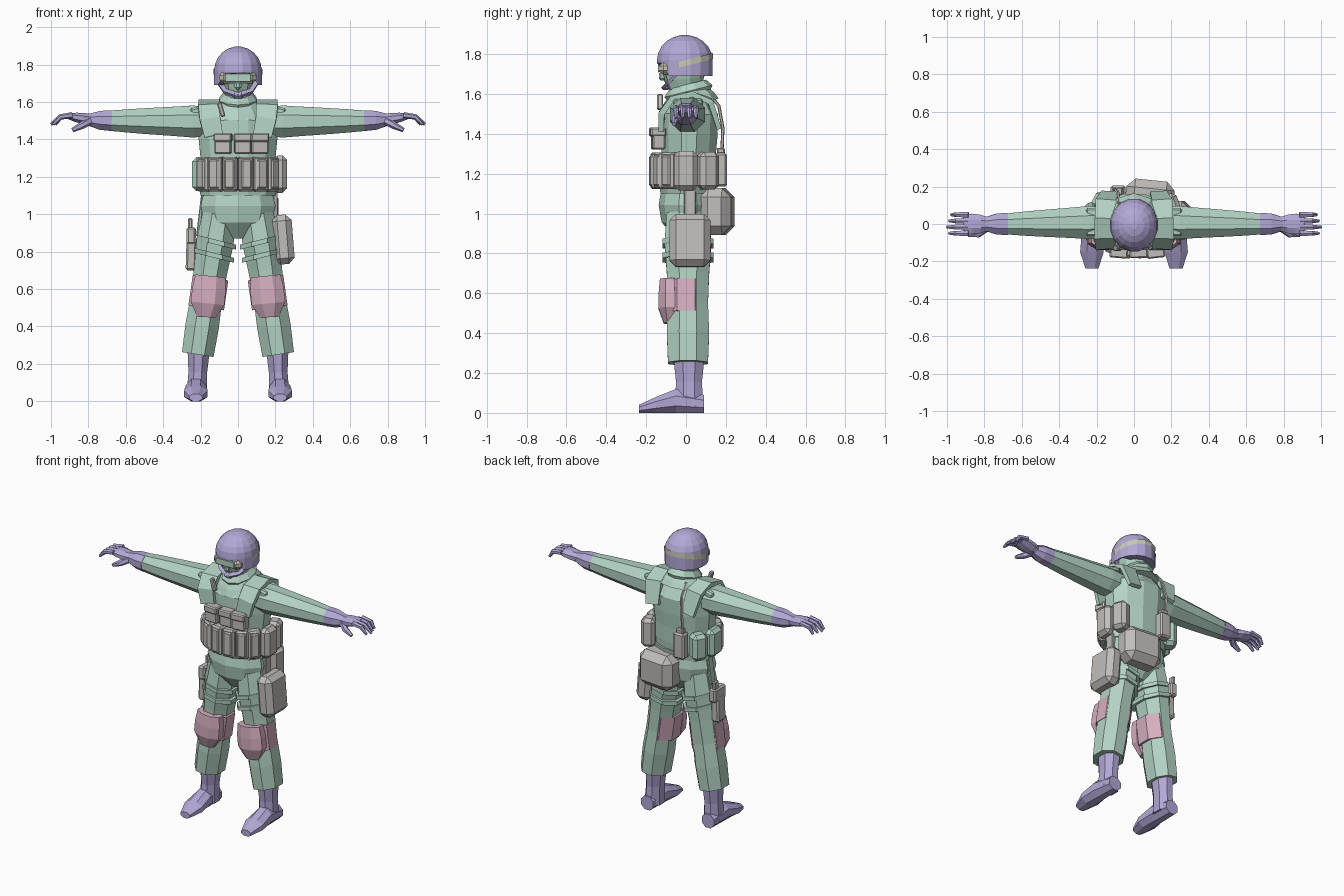
import bpy, bmesh
from math import sin, cos, pi, radians, atan2
from mathutils import Vector, Matrix

if "Cube" in bpy.data.objects:
    bpy.data.objects.remove(bpy.data.objects["Cube"])


def material(name, *rgb):
    made = bpy.data.materials.new(name)
    made.use_nodes = True
    made.diffuse_color = (*rgb, 1)
    made.node_tree.nodes["Principled BSDF"].inputs["Base Color"].default_value = (*rgb, 1)
    return made


GREEN = material("pale green cloth", .45, .65, .55)
PURPLE = material("soft purple", .45, .39, .67)
GRAY = material("warm gray", .53, .51, .49)
PINK = material("dusty pink", .67, .42, .53)
BEIGE = material("pale beige", .58, .58, .47)
ACROSS, ALONG = Vector((1, 0, 0)), Vector((0, 1, 0))
COLLAR_LEAN = Vector((0, -.25, 1))
STRAP_LEAN = Vector((-.25, 0, 1))


def finish(name, bm, mat, mirror):
    bmesh.ops.recalc_face_normals(bm, faces=bm.faces[:])
    mesh = bpy.data.meshes.new(name)
    bm.to_mesh(mesh)
    bm.free()
    mesh.materials.append(mat)
    part = bpy.data.objects.new(name, mesh)
    bpy.context.collection.objects.link(part)
    if mirror:
        part.modifiers.new("mirror", "MIRROR").use_mirror_merge = False
    return part


def loft(name, mat, path, radii, flat=1, depths=None, sides=8, axis=None, side=ACROSS,
         mirror=False, caps=True):
    """Skin rings along a path; a path of two ends is shared out evenly over the radii."""
    bm = bmesh.new()
    points = [Vector(p) for p in path]
    last = len(radii) - 1
    if len(points) == 2:
        points = [points[0].lerp(points[1], i / last) for i in range(last + 1)]
    depths = depths or [r * flat for r in radii]
    grow = 1 / cos(pi / sides)
    angles = [(j + .5) * 2 * pi / sides for j in range(sides)]
    loops = []
    for i, (point, wide, deep) in enumerate(zip(points, radii, depths)):
        ahead = (axis or points[min(i + 1, last)] - points[max(i - 1, 0)]).normalized()
        s = (side - ahead * side.dot(ahead)).normalized() * wide * grow
        u = ahead.cross(s).normalized() * deep * grow
        loops.append([bm.verts.new(point + s * cos(a) + u * sin(a)) for a in angles])
    for low, high in zip(loops, loops[1:]):
        for j in range(sides):
            bm.faces.new((low[j - 1], low[j], high[j], high[j - 1]))
    if caps:
        bm.faces.new(loops[0])
        bm.faces.new(loops[-1])
    return finish(name, bm, mat, mirror)


def pouch(name, mat, place, size, bevel=.01, turn=0, tilt=0, mirror=False):
    """Chamfered box, tilted about y and then turned about z."""
    bm = bmesh.new()
    bmesh.ops.create_cube(bm, size=1, matrix=Matrix.Diagonal((*size, 1)))
    bmesh.ops.bevel(bm, geom=bm.edges[:], offset=bevel, segments=1, affect="EDGES")
    spin = Matrix.Rotation(turn, 4, "Z") @ Matrix.Rotation(tilt, 4, "Y")
    bm.transform(Matrix.Translation(place) @ spin)
    return finish(name, bm, mat, mirror)


# Torso and hips
loft("torso", GREEN, [(0, .01, 1.1), (0, .02, 1.6)], [.19, .2, .2, .21, .21, .11], flat=.68, sides=12)
loft("hips", GREEN, [(0, .01, .87), (0, .01, 1.13)], [.08, .18, .2, .18], flat=.7, sides=10)
loft("belt", GREEN, [(0, .01, 1.1), (0, .01, 1.15)], [.2, .21], flat=.69, sides=12)

# Legs, knee pads and boots
loft("trouser_legs", GREEN, [(.1, .01, 1), (.215, .01, .25)], [.09, .1, .09, .085, .09, .085],
     flat=1.18, mirror=True)
loft("knee_bands", PINK, [(.147, 0, .66), (.17, 0, .5)], [.096, .096], flat=1.13, mirror=True)
loft("knee_cups", PINK, [(.148, -.08, .67), (.17, -.08, .45)], [.08, .09, .09, .05],
     flat=.64, mirror=True)
loft("boot_shafts", PURPLE, [(.21, .015, .28), (.22, .015, .03)], [.06, .05, .055],
     flat=1.3, mirror=True)
heights = [.045, .06, .04, .02]
loft("boot_feet", PURPLE, [(.225, y, h) for y, h in zip((.09, -.05, -.15, -.237), heights)],
     [.045, .055, .063, .035], depths=heights, axis=ALONG, mirror=True)
for drop in (0, .07):
    x, z = .115 + drop / 6, .85 - drop
    loft("thigh_straps", GREEN, [(x, .01, z - .013), (x, .01, z + .013)], [.108, .108],
         flat=1.18, axis=STRAP_LEAN, mirror=True)

# Arms, gloves and fingers
loft("sleeves", GREEN, [(.13, .01, 1.495), (.69, 0, 1.5)], [.08, .088, .08, .073, .065, .055],
     flat=.97, side=ALONG, mirror=True)
loft("glove_cuffs", PURPLE, [(.675, 0, 1.5), (.8, 0, 1.505)], [.06, .055, .035], flat=.92,
     side=ALONG, mirror=True)
loft("glove_palms", PURPLE, [(.78, 0, 1.505), (.91, 0, 1.525)], [.035, .05, .055, .05],
     depths=[.03, .03, .025, .015], side=ALONG, mirror=True)
for finger in range(4):
    y = (finger - 1.5) * .033
    tip = 1 - .012 * abs(finger - 1)
    loft("fingers", PURPLE, [(.885, y, 1.53), (.95, y, 1.52), (tip, y, 1.48)], [.014, .013, .007],
         sides=6, side=ALONG, mirror=True)
loft("thumbs", PURPLE, [(.79, -.02, 1.5), (.835, -.055, 1.475), (.885, -.06, 1.45)],
     [.02, .017, .01], sides=6, side=ALONG, mirror=True)

# Head and collar
loft("head", GREEN, [(0, 0, 1.55), (0, -.02, 1.8)], [.065, .058, .08, .095, .09], flat=1.2, sides=10)
loft("lower_collar", GREEN, [(0, .015, 1.54), (0, .01, 1.61)], [.15, .13, .1], flat=.98,
     sides=10, axis=COLLAR_LEAN)
loft("upper_collar", GREEN, [(0, .015, 1.58), (0, .01, 1.65)], [.085, .1, .075], flat=1.18,
     sides=10, axis=COLLAR_LEAN)

# Helmet with a raised brow and a low nape
angles = [i * pi / 11 for i in range(6)]
radius, brim = .127, 1.77
helmet = loft("helmet", PURPLE, [(0, 0, 1.7)] + [(0, 0, brim + radius * sin(a)) for a in angles],
              [radius] + [radius * cos(a) for a in angles], flat=1.1, sides=16, axis=COLLAR_LEAN.project(Vector((0, 0, 1))))
for v in helmet.data.vertices:
    v.co.y -= .006
    if v.co.z < brim - .05:
        v.co.z = 1.755 if v.co.y < -.09 else 1.69

# Goggles, their strap round the back, and the chin strap
strap = loft("goggle_strap", BEIGE, [(0, -.006, 1.74), (0, -.006, 1.77)], [.131, .13], flat=1.12,
             sides=16, axis=COLLAR_LEAN, caps=False)
bm = bmesh.new()
bm.from_mesh(strap.data)
front = [f for f in bm.faces if f.calc_center_median().y < -.06]
bmesh.ops.delete(bm, geom=front, context="FACES")
bm.to_mesh(strap.data)
bm.free()
pouch("goggle_frame", BEIGE, (0, -.1, 1.73), (.2, .07, .066), bevel=.022)
pouch("goggle_lens", GREEN, (0, -.135, 1.73), (.14, .009, .046), bevel=.004)
pouch("nose_cover", GREEN, (0, -.118, 1.69), (.035, .035, .045))
loft("chin_straps", PURPLE, [(.11, -.03, 1.72), (.07, -.085, 1.66), (0, -.11, 1.635)],
     [.012, .012, .014], flat=.6, sides=4, mirror=True)
pouch("chin_cup", PURPLE, (0, -.1, 1.635), (.06, .035, .03))

# Shoulder harness
loft("shoulder_straps", GREEN, [(.13, -.125, 1.42), (.15, -.12, 1.51), (.155, -.07, 1.575),
                                (.155, .03, 1.6), (.15, .12, 1.565), (.13, .165, 1.43)],
     [.05, .055, .058, .055, .055, .045], flat=.27, sides=4, mirror=True)
pouch("shoulder_caps", GREEN, (.215, .01, 1.555), (.08, .15, .04), tilt=.25, mirror=True)
pouch("shoulder_microphone", GRAY, (-.09, -.13, 1.56), (.025, .03, .08), bevel=.006, tilt=-.3)

# Belt pouches spread round the front of an oval waist
waist, belly, belt_height = .205, .145, 1.215
for i in range(6):
    angle = radians((i - 2.5) * 23 - 90)
    place = (waist * cos(angle), belly * sin(angle), belt_height)
    facing = atan2(sin(angle) / belly, cos(angle) / waist) + pi / 2
    pouch("front_belt_pouch", GRAY, place, (.08, .065, .185), turn=facing)
    pouch("front_pouch_flap", GRAY, place, (.06, .08, .16), turn=facing)
pouch("left_hip_pouch", GRAY, (.225, 0, belt_height), (.075, .12, .2), bevel=.025)
pouch("left_rear_pouch", GRAY, (.195, .11, belt_height), (.09, .1, .19), bevel=.022, turn=.35)
pouch("right_hip_pouch", GREEN, (-.21, .01, belt_height), (.07, .12, .18), bevel=.022)
pouch("right_rear_pouch", GREEN, (-.175, .12, belt_height), (.09, .1, .17), bevel=.022, turn=-.5)

# Chest pouches, each with an overhanging flap
for x in (-.08, .025, .115):
    pouch("chest_pouch", GRAY, (x, -.14, 1.375), (.09, .065, .105), bevel=.007, turn=x)
    pouch("chest_pouch_flap", GRAY, (x, -.143, 1.41), (.097, .078, .045), bevel=.007, turn=x)

# Back equipment
pouch("rear_pack", GRAY, (.085, .155, 1.01), (.26, .16, .235), bevel=.045, turn=-.1)
pouch("radio", GRAY, (-.085, .175, 1.22), (.08, .06, .17))
pouch("radio_top", GRAY, (-.085, .175, 1.315), (.05, .04, .03), bevel=.006)
loft("radio_cable", GRAY, [(-.1, .18, 1.3), (-.1, .185, 1.43), (-.085, .165, 1.54), (-.08, .11, 1.61)],
     [.007] * 4, sides=5)

# Thigh equipment
pouch("thigh_pouch", GRAY, (.24, .02, .865), (.11, .205, .265), bevel=.032, tilt=-.08)
pouch("thigh_pouch_hanger", GRAY, (.2, .02, 1.05), (.025, .06, .16), bevel=.005)
pouch("holster", GRAY, (-.25, .015, .79), (.055, .085, .18), tilt=.03)
pouch("holster_hood", GRAY, (-.25, .025, .885), (.05, .12, .09))
pouch("sidearm_grip", GRAY, (-.255, .055, .94), (.025, .045, .08), bevel=.007)
pouch("holster_hanger", GREEN, (-.2, .02, 1), (.02, .05, .24), bevel=.005, tilt=.12)
